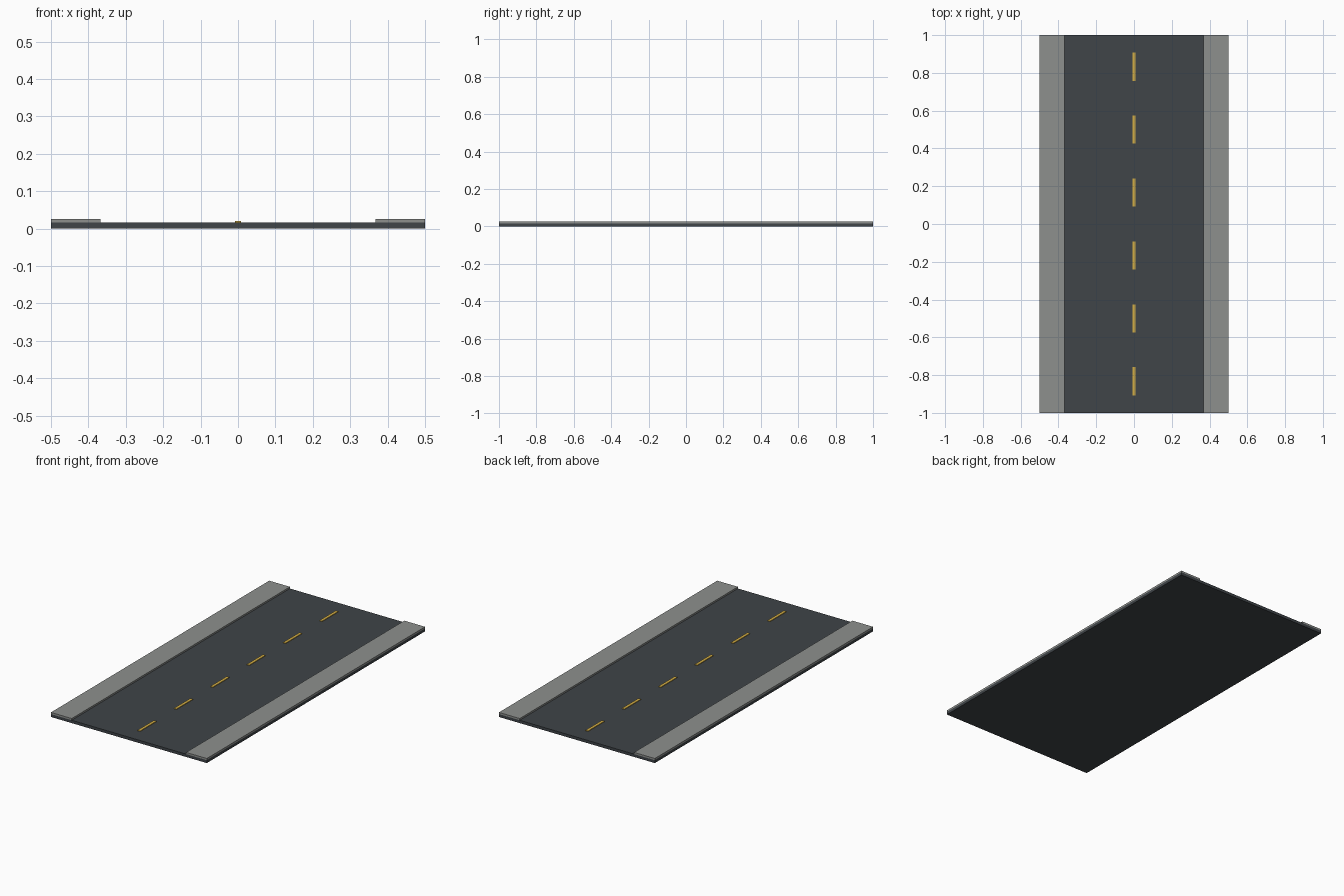
import bpy

if "Cube" in bpy.data.objects:
    bpy.data.objects.remove(bpy.data.objects["Cube"])


def material(name, rgb):
    m = bpy.data.materials.new(name)
    m.diffuse_color = (*rgb, 1)
    m.use_nodes = True
    m.node_tree.nodes["Principled BSDF"].inputs["Base Color"].default_value = m.diffuse_color
    return m


def box(name, x, y, z0, z1, width, length, mat):
    bpy.ops.mesh.primitive_cube_add(size=1, location=(x, y, (z0 + z1) / 2))
    ob = bpy.context.object
    ob.name = name
    ob.scale = (width, length, z1 - z0)
    bpy.ops.object.transform_apply(location=False, rotation=False, scale=True)
    ob.data.materials.append(mat)
    return ob


asphalt = material("asphalt", (0.05, 0.058, 0.065))
concrete = material("concrete", (0.27, 0.28, 0.27))
yellow = material("yellow_paint", (0.65, 0.42, 0.06))

ROAD_TOP = 0.0165

# road slab
box("road_slab", 0, 0, 0, ROAD_TOP, 1.0, 2.0, asphalt)

# raised pavements along both sides
for side, name in ((-1, "left_pavement"), (1, "right_pavement")):
    box(name, side * 0.4335, 0, ROAD_TOP, 0.0265, 0.133, 2.0, concrete)

# dashed centre line
for i in range(6):
    box(f"centre_dash_{i + 1}", 0, (i - 2.5) / 3, ROAD_TOP, 0.02, 0.0165, 0.15, yellow)
